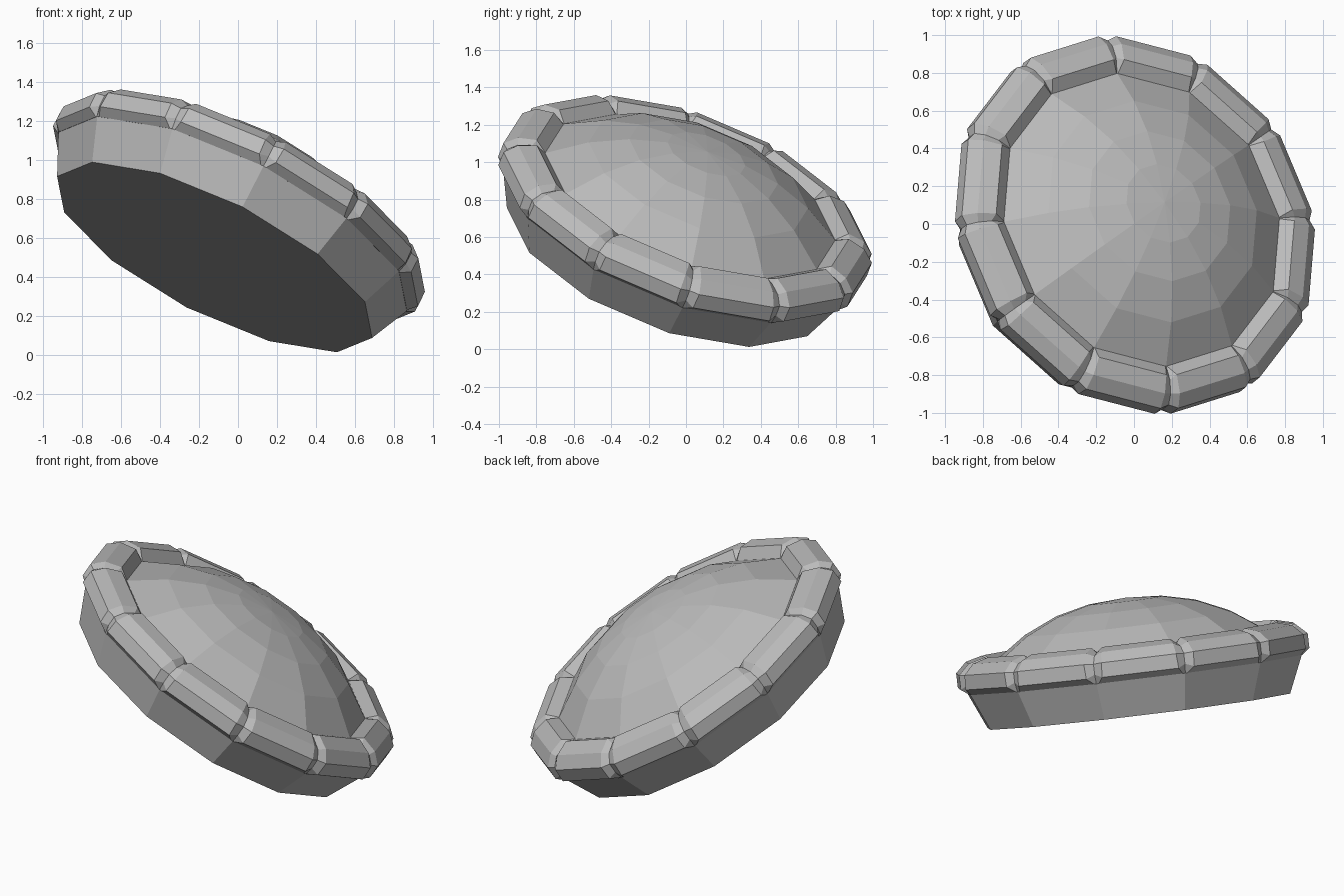
import bpy
import bmesh
import math
from mathutils import Vector, Matrix

if "Cube" in bpy.data.objects:
    bpy.data.objects.remove(bpy.data.objects["Cube"], do_unlink=True)

SIDES = 12

# One plain grey for the whole pie
grey = bpy.data.materials.new("plain_grey")
grey.use_nodes = True
grey.diffuse_color = (0.5, 0.5, 0.5, 1)
grey.node_tree.nodes["Principled BSDF"].inputs["Base Color"].default_value = (0.5, 0.5, 0.5, 1)

# Leaning frame: z is the pie's axis, x points to a corner of the base
axis = Vector((0.428, 0.325, 0.843)).normalized()
corner_dir = Vector((0.63, 0.44, -0.49))
corner_dir = (corner_dir - axis * corner_dir.dot(axis)).normalized()
side_dir = axis.cross(corner_dir)
lean = Matrix((corner_dir, side_dir, axis)).transposed().to_4x4()
lean.translation = Vector((-0.12, -0.10, 0.50))


def corner(i, r, h):
    a = math.tau * i / SIDES
    return Vector((r * math.cos(a), r * math.sin(a), h))


def finish(name, bm):
    bmesh.ops.remove_doubles(bm, verts=bm.verts, dist=0.0001)
    bmesh.ops.recalc_face_normals(bm, faces=bm.faces)
    mesh = bpy.data.meshes.new(name)
    bm.to_mesh(mesh)
    bm.free()
    mesh.materials.append(grey)
    obj = bpy.data.objects.new(name, mesh)
    obj.matrix_world = lean
    bpy.context.collection.objects.link(obj)


def bridge(bm, a, b, closed=True):
    n = len(a)
    for k in range(n if closed else n - 1):
        m = (k + 1) % n
        bm.faces.new((a[k], a[m], b[m], b[k]))


def turned(name, profile, cap_start=False, tip=None):
    bm = bmesh.new()
    rings = [[bm.verts.new(corner(i, r, h)) for i in range(SIDES)] for r, h in profile]
    for a, b in zip(rings, rings[1:]):
        bridge(bm, a, b)
    if cap_start:
        bm.faces.new(rings[0])
    if tip is not None:
        top = bm.verts.new((0, 0, tip))
        for k in range(SIDES):
            bm.faces.new((rings[-1][k], rings[-1][(k + 1) % SIDES], top))
    finish(name, bm)


# Flared dish and domed top crust
turned("dish", [(0.907, 0), (1.005, 0.22), (0.96, 0.27)], cap_start=True)
turned("top_crust", [(0.86, 0.34), (0.82, 0.375), (0.62, 0.51), (0.42, 0.598), (0.22, 0.645)], tip=0.66)

# Crust rim: straight lengths pinched at each corner (radius, height, half-width of pinch)
rim = [(1.005, 0.215, 0.03), (1.055, 0.25, 0.09), (1.055, 0.335, 0.10),
       (0.99, 0.395, 0.09), (0.89, 0.42, 0.07), (0.82, 0.375, 0.01), (0.84, 0.27, 0.01)]
core = Vector((0.93, 0.32))
bm = bmesh.new()
sections = []
for i in range(SIDES):
    before, pinch, after = [], [], []
    for r, h, t in rim:
        here = corner(i, r, h)
        before.append(bm.verts.new(here.lerp(corner(i - 1, r, h), t)))
        after.append(bm.verts.new(here.lerp(corner(i + 1, r, h), t)))
        depth = 0.28 if t > 0.05 else 0.0
        p = Vector((r, h)).lerp(core, depth)
        pinch.append(bm.verts.new(corner(i, p.x, p.y)))
    sections += [before, pinch, after]
for k, section in enumerate(sections):
    bridge(bm, section, sections[(k + 1) % len(sections)])
finish("crust_rim", bm)
